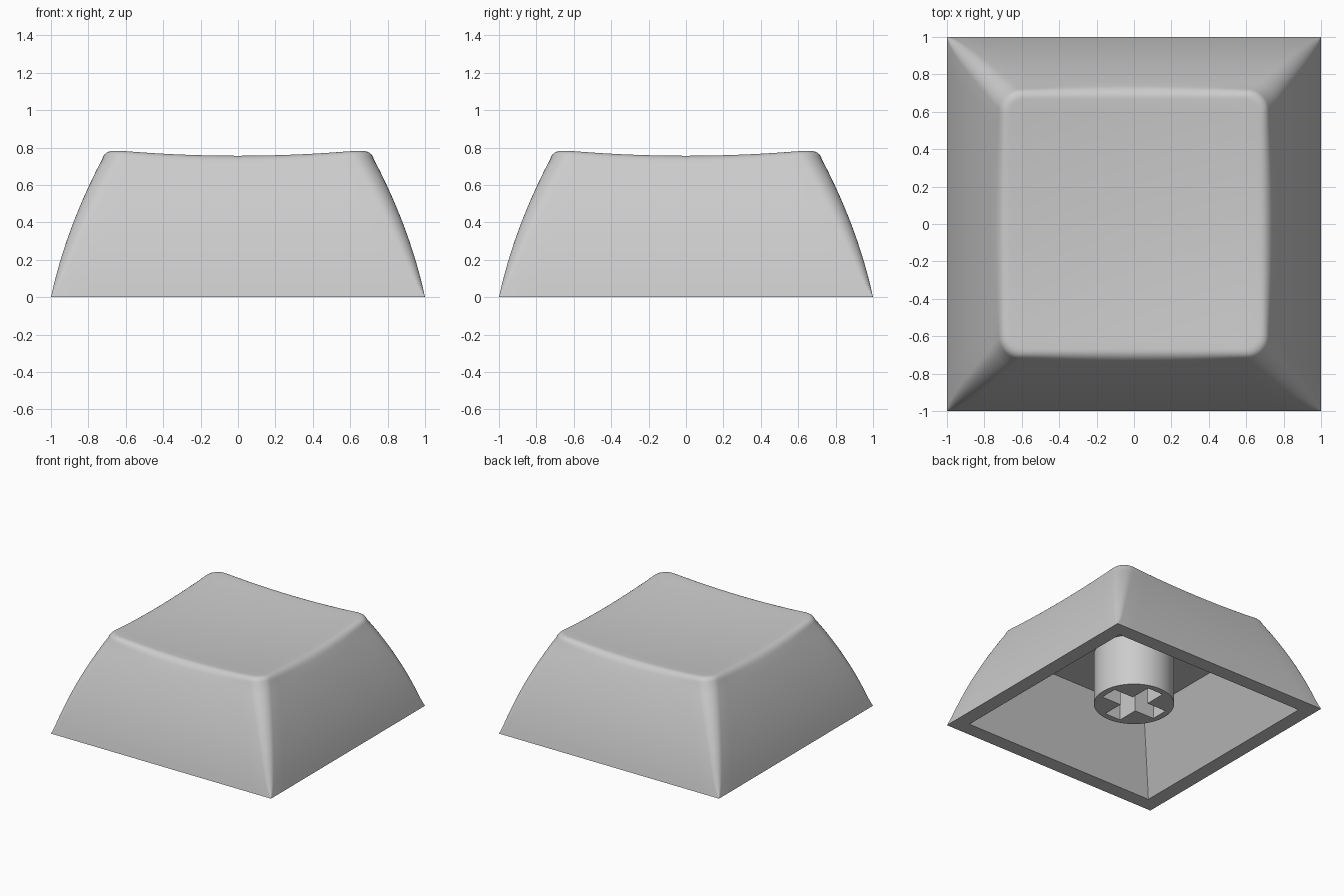
import bpy, bmesh, math

if "Cube" in bpy.data.objects:
    bpy.data.objects.remove(bpy.data.objects["Cube"])

grey = bpy.data.materials.new("light grey plastic")
grey.diffuse_color = (0.6, 0.6, 0.6, 1)
grey.use_nodes = True
grey.node_tree.nodes["Principled BSDF"].inputs["Base Color"].default_value = grey.diffuse_color

SIDE, ARC = 14, 8          # segments per straight side and per corner
FILLET = 0.045


def half_width(z):
    """Bulging side profile."""
    return 1 - 0.216 * z - 0.21 * z * z


def radius(z):
    """Corner rounding grows from sharp at the base."""
    return 0.002 + 0.11 * math.sqrt(max(z, 0) / 0.76)


def dish(x, y):
    """Spherical hollow of the top."""
    return 0.726 + 0.068 * (x * x + y * y)


def rounded_square(h, r):
    """Four equal quarters: a straight side, then a corner arc."""
    quarter = [(h, (h - r) * (2 * i / SIDE - 1)) for i in range(SIDE)]
    for i in range(ARC):
        a = math.pi / 2 * i / ARC
        quarter.append((h - r + r * math.cos(a), h - r + r * math.sin(a)))
    pts = []
    for _ in range(4):
        pts += quarter
        quarter = [(-y, x) for x, y in quarter]
    return pts


def bridge(bm, a, b, smooth):
    n = len(a)
    for i in range(n):
        j = (i + 1) % n
        bm.faces.new((a[i], a[j], b[j], b[i])).smooth = smooth


bm = bmesh.new()
ring = lambda pts: [bm.verts.new(p) for p in pts]

# outer edge of the dish, before and after rounding
z_top = 0.765
edge = rounded_square(half_width(z_top), radius(z_top))
inner = rounded_square(half_width(z_top) - FILLET, radius(z_top) - FILLET * 0.6)
n = len(edge)

# curved outer walls
rings = []
LEVELS = 12
for k in range(LEVELS + 1):
    pts = []
    for i in range(n):
        z = k / LEVELS * (dish(*edge[i]) - FILLET)
        x, y = rounded_square(half_width(z), radius(z))[i]
        pts.append((x, y, z))
    rings.append(ring(pts))

# soft lip between walls and dish
low = [v.co.copy() for v in rings[-1]]
for k in range(1, 7):
    t = k / 6
    pts = []
    for i in range(n):
        ex, ey = edge[i]
        ix, iy = inner[i]
        c, d = (ex, ey, dish(ex, ey)), (ix, iy, dish(ix, iy))
        pts.append([(1 - t) ** 2 * low[i][m] + 2 * t * (1 - t) * c[m] + t * t * d[m]
                    for m in range(3)])
    rings.append(ring(pts))

# dished top
for k in range(1, 10):
    s = 1 - k / 10
    rings.append(ring([(x * s, y * s, dish(x * s, y * s)) for x, y in inner]))
for a, b in zip(rings, rings[1:]):
    bridge(bm, a, b, True)
centre = bm.verts.new((0, 0, dish(0, 0)))
for i in range(n):
    bm.faces.new((rings[-1][i], rings[-1][(i + 1) % n], centre)).smooth = True

# bottom rim, tapered cavity and its ceiling
mouth = ring([(x, y, 0) for x, y in rounded_square(0.88, 0.002)])
roof = ring([(x, y, 0.54) for x, y in rounded_square(0.61, 0.002)])
bridge(bm, mouth, rings[0], False)
bridge(bm, roof, mouth, False)
bm.faces.new(roof)

bmesh.ops.recalc_face_normals(bm, faces=bm.faces)
for e in bm.edges:
    e.smooth = e.calc_face_angle(0) < math.radians(35)
me = bpy.data.meshes.new("key_shell")
bm.to_mesh(me)
bm.free()
me.materials.append(grey)
bpy.context.collection.objects.link(bpy.data.objects.new("key_shell", me))

# hollow stem: round outline with a cross-shaped socket
Z0, Z1 = 0.113, 0.545
circle = [(0.302 * math.cos(a), 0.302 * math.sin(a))
          for a in (math.tau * i / 64 for i in range(64))]
L, W = 0.25, 0.072
cross, arm = [], [(L, -W), (L, W), (W, W)]
for _ in range(4):
    cross += arm
    arm = [(-y, x) for x, y in arm]

cu = bpy.data.curves.new("stem", 'CURVE')
cu.dimensions = '2D'
cu.fill_mode = 'BOTH'
cu.extrude = (Z1 - Z0) / 2
for outline in (circle, cross):
    sp = cu.splines.new('POLY')
    sp.points.add(len(outline) - 1)
    for p, (x, y) in zip(sp.points, outline):
        p.co = (x, y, 0, 1)
    sp.use_cyclic_u = True
cu.materials.append(grey)
stem = bpy.data.objects.new("stem", cu)
stem.location.z = (Z0 + Z1) / 2
bpy.context.collection.objects.link(stem)
bpy.context.view_layer.objects.active = stem
stem.select_set(True)
bpy.ops.object.convert(target='MESH')
bpy.ops.object.shade_smooth_by_angle(angle=math.radians(30))
